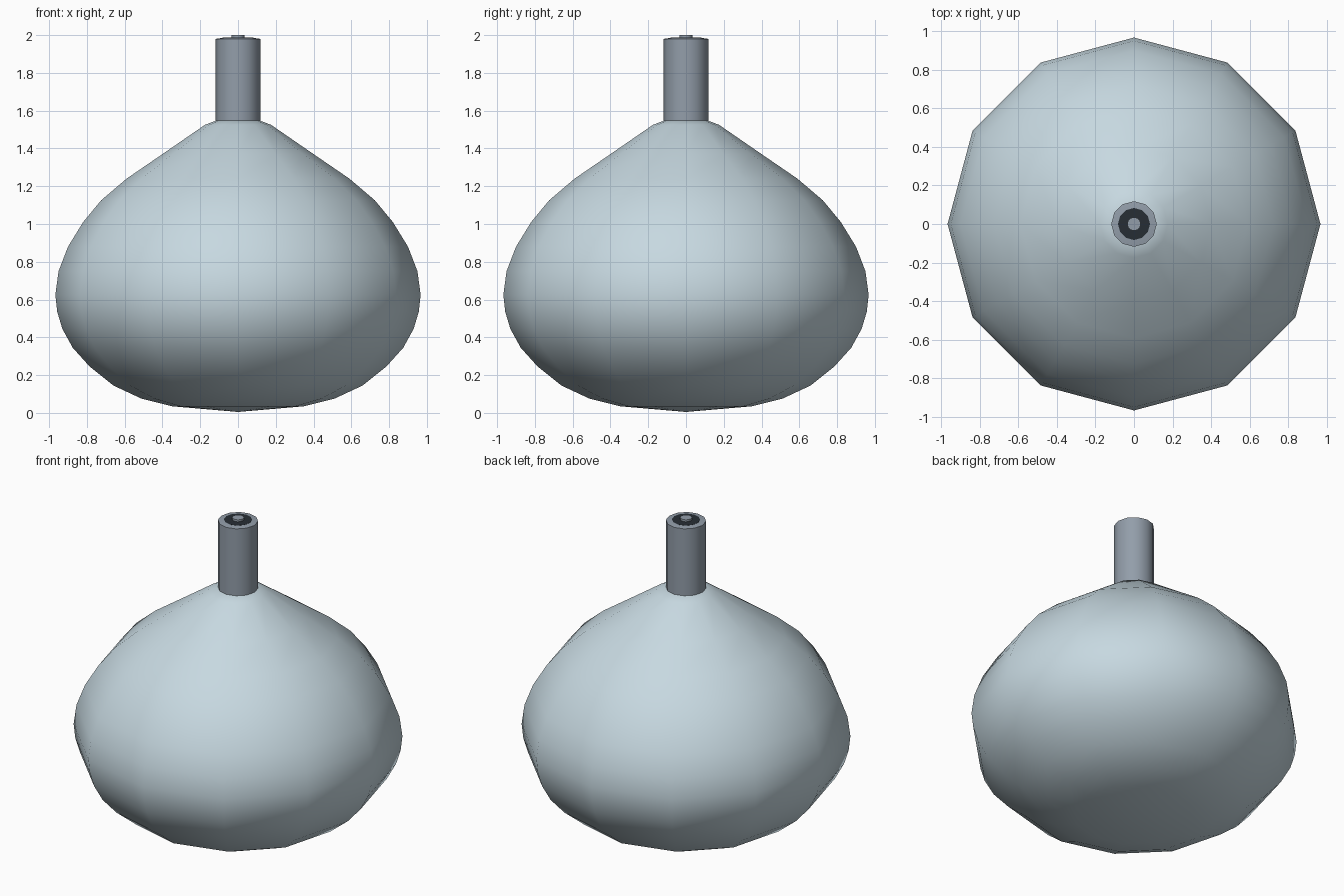
import bpy, bmesh, math

if "Cube" in bpy.data.objects:
    bpy.data.objects.remove(bpy.data.objects["Cube"])

SIDES = 12


def material(name, rgb):
    m = bpy.data.materials.new(name)
    m.diffuse_color = (*rgb, 1)
    m.use_nodes = True
    m.node_tree.nodes["Principled BSDF"].inputs["Base Color"].default_value = m.diffuse_color
    return m


def lathe(name, profile, mat, angle):
    """Spin an (r, z) profile around z; zero radii become poles."""
    bm = bmesh.new()
    rings = []
    for r, z in profile:
        if r == 0:
            rings.append([bm.verts.new((0, 0, z))] * SIDES)
        else:
            rings.append([bm.verts.new((r * math.cos(math.tau * i / SIDES),
                                        r * math.sin(math.tau * i / SIDES), z))
                          for i in range(SIDES)])
    for a, b in zip(rings, rings[1:]):
        for i in range(SIDES):
            j = (i + 1) % SIDES
            bm.faces.new(list(dict.fromkeys((a[i], a[j], b[j], b[i]))))
    bmesh.ops.recalc_face_normals(bm, faces=bm.faces)
    mesh = bpy.data.meshes.new(name)
    bm.to_mesh(mesh)
    bm.free()
    mesh.materials.append(mat)
    ob = bpy.data.objects.new(name, mesh)
    bpy.context.collection.objects.link(ob)
    bpy.ops.object.select_all(action='DESELECT')
    ob.select_set(True)
    bpy.context.view_layer.objects.active = ob
    bpy.ops.object.shade_smooth_by_angle(angle=math.radians(angle))
    return ob


glass = material("pale_glass", (0.57, 0.69, 0.75))
metal = material("grey_metal", (0.29, 0.34, 0.40))
dark = material("dark_insulator", (0.02, 0.027, 0.035))

# Bulbous body
lathe("bulb_body", [
    (0, 0.005), (0.35, 0.035), (0.51, 0.075), (0.66, 0.145), (0.785, 0.245),
    (0.875, 0.345), (0.93, 0.445), (0.957, 0.535), (0.967, 0.625),
    (0.95, 0.75), (0.90, 0.88), (0.82, 1.01), (0.725, 1.125), (0.59, 1.24),
    (0.40, 1.37), (0.175, 1.525), (0.115, 1.548), (0, 1.548)], glass, 60)

# Cylindrical neck with closed top
lathe("neck", [(0, 1.54), (0.118, 1.54), (0.118, 1.98), (0.083, 1.985),
               (0, 1.985)], metal, 40)

# Dark insulating disc on the neck
lathe("insulator", [(0, 1.975), (0.083, 1.975), (0.083, 1.986),
                    (0, 1.988)], dark, 40)

# Small contact pin in the centre
lathe("contact_pin", [(0, 1.975), (0.035, 1.975), (0.035, 2.0),
                      (0, 2.0)], metal, 40)
